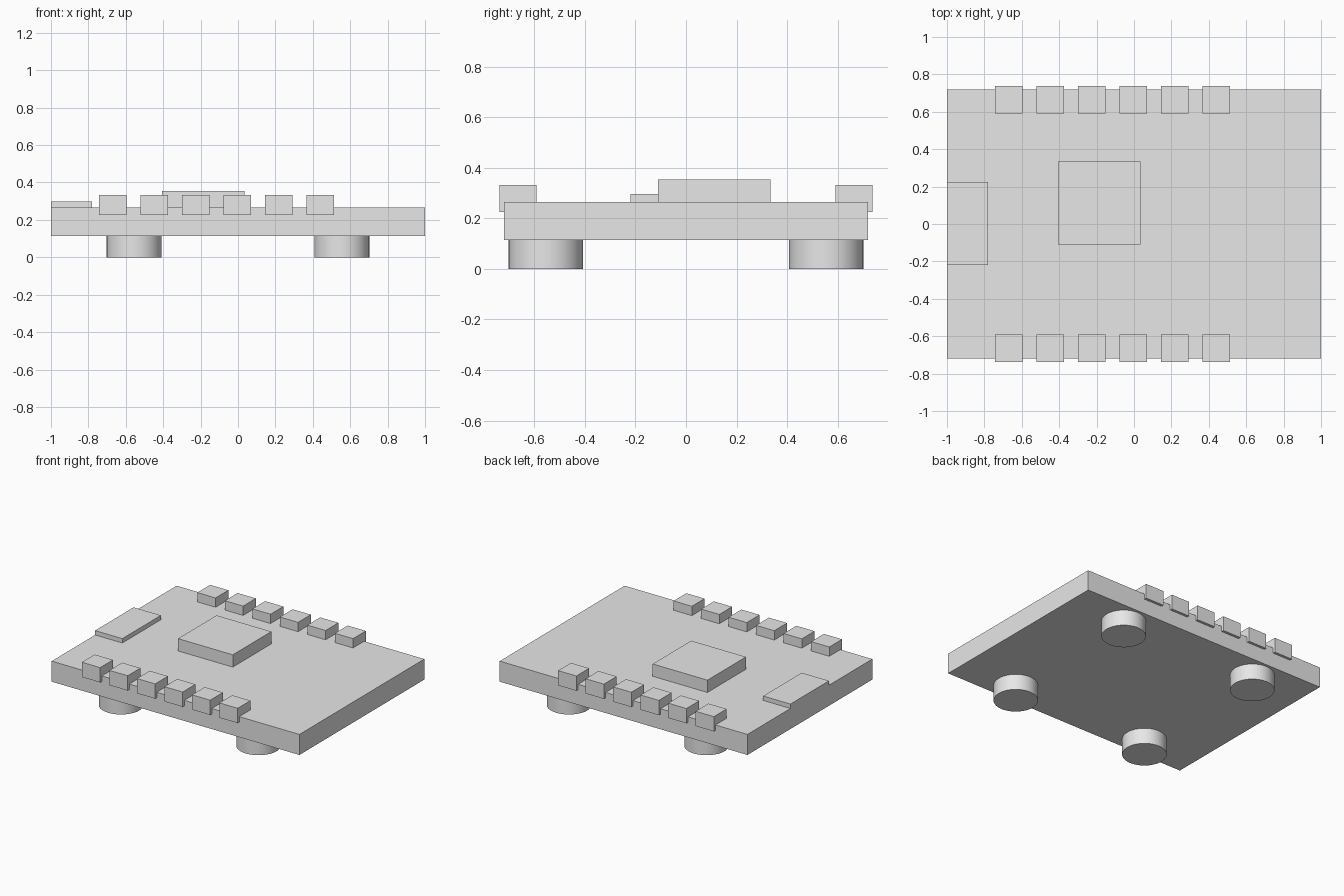
import bpy
import math

cube = bpy.data.objects.get("Cube")
if cube:
    bpy.data.objects.remove(cube, do_unlink=True)

GREY = (0.8, 0.8, 0.8, 1.0)
grey = bpy.data.materials.new("light_grey")
grey.use_nodes = True
grey.diffuse_color = GREY
grey.node_tree.nodes["Principled BSDF"].inputs["Base Color"].default_value = GREY


def box(name, x, y, z):
    """Box spanning the given (low, high) range on each axis."""
    spans = (x, y, z)
    bpy.ops.mesh.primitive_cube_add(size=1, location=[(a + b) / 2 for a, b in spans])
    ob = bpy.context.object
    ob.name = name
    ob.scale = [b - a for a, b in spans]
    bpy.ops.object.transform_apply(location=False, rotation=False, scale=True)
    ob.data.materials.append(grey)
    return ob


def foot(name, x, y, radius, height):
    bpy.ops.mesh.primitive_cylinder_add(vertices=48, radius=radius, depth=height,
                                        location=(x, y, height / 2))
    ob = bpy.context.object
    ob.name = name
    ob.data.materials.append(grey)
    bpy.ops.object.shade_smooth_by_angle(angle=math.radians(40))


BOTTOM, TOP = 0.115, 0.265

# Board, main chip and the connector on its right edge
box("board", (-1, 1), (-0.72, 0.72), (BOTTOM, TOP))
box("chip", (-0.407, 0.035), (-0.11, 0.334), (TOP - 0.02, 0.355))
box("connector", (-1, -0.78), (-0.22, 0.224), (TOP - 0.02, 0.297))

# Rows of pins overhanging the front and back edges
PIN, PITCH = 0.147, 0.222
for side, sign in (("front", -1), ("back", 1)):
    span = tuple(sorted((sign * 0.592, sign * 0.739)))
    for i in range(6):
        x = -0.669 + i * PITCH
        box(f"{side}_pin_{i + 1}", (x - PIN / 2, x + PIN / 2), span, (0.225, 0.333))

# Round feet
for side, sy in (("front", -1), ("back", 1)):
    for hand, sx in (("right", -1), ("left", 1)):
        foot(f"{side}_{hand}_foot", sx * 0.555, sy * 0.555, 0.147, BOTTOM)
